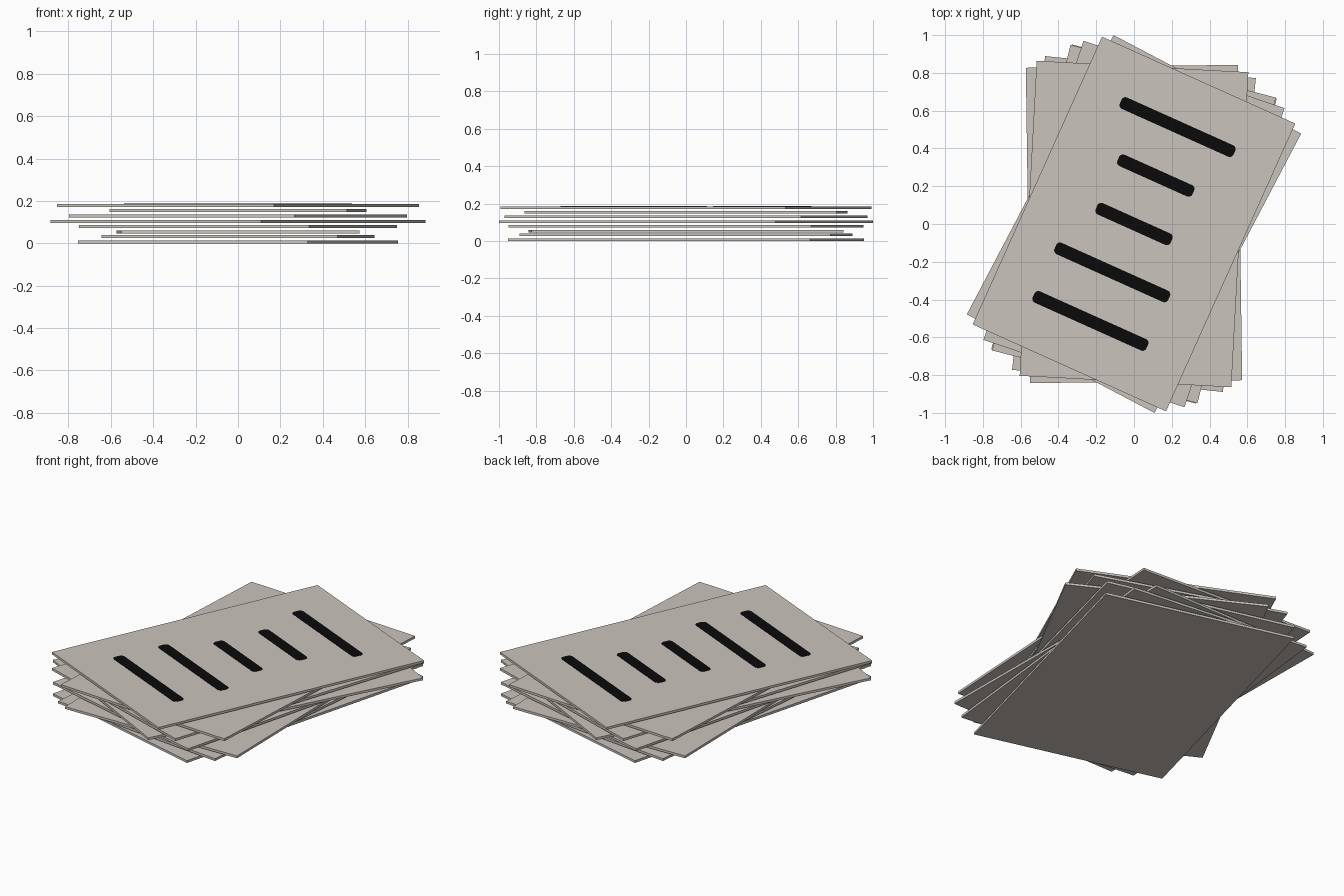
import bpy, bmesh, math

if "Cube" in bpy.data.objects:
    bpy.data.objects.remove(bpy.data.objects["Cube"])

W, H, T = 1.122, 1.67, 0.014          # sheet width, height, thickness


def material(name, rgb):
    m = bpy.data.materials.new(name)
    m.diffuse_color = (*rgb, 1.0)
    m.use_nodes = True
    m.node_tree.nodes["Principled BSDF"].inputs["Base Color"].default_value = m.diffuse_color
    return m


paper = material("warm grey paper", (0.59, 0.55, 0.505))
ink = material("black ink", (0.003, 0.003, 0.003))


def plate(name, outline, thickness, loc, angle, mat):
    """Extrude a flat outline upward into a plate."""
    bm = bmesh.new()
    bottom = bm.faces.new([bm.verts.new((x, y, 0)) for x, y in outline])
    ext = bmesh.ops.extrude_face_region(bm, geom=[bottom])
    for v in ext["geom"]:
        if isinstance(v, bmesh.types.BMVert):
            v.co.z += thickness
    bmesh.ops.recalc_face_normals(bm, faces=bm.faces[:])
    me = bpy.data.meshes.new(name)
    bm.to_mesh(me)
    bm.free()
    me.materials.append(mat)
    ob = bpy.data.objects.new(name, me)
    ob.location = loc
    ob.rotation_euler.z = angle
    bpy.context.collection.objects.link(ob)
    return ob


def rounded_rect(w, h, r=0.0, seg=6):
    """Outline of a rectangle, with optional rounded corners."""
    pts = []
    for k, (sx, sy) in enumerate([(1, 1), (-1, 1), (-1, -1), (1, -1)]):
        cx, cy = sx * (w / 2 - r), sy * (h / 2 - r)
        if r == 0:
            pts.append((cx, cy))
            continue
        for i in range(seg + 1):
            a = math.radians(90 * (k + i / seg))
            pts.append((cx + r * math.cos(a), cy + r * math.sin(a)))
    return pts


# Fanned stack of sheets: (centre height, turn in degrees), bottom to top
sheets = [(0.007, -14.8), (0.033, -6.0), (0.053, 0.8), (0.079, -14.4),
          (0.103, -27.7), (0.129, -18.5), (0.154, -3.1), (0.178, -24.2)]
for n, (z, deg) in enumerate(sheets, 1):
    plate(f"sheet_{n}", rounded_rect(W, H), T, (0, 0, z - T / 2),
          math.radians(deg), paper)

# Printed lines on the top sheet: (offset along the sheet, length)
top_z = sheets[-1][0] + T / 2
turn = math.radians(sheets[-1][1])
for n, (y, length) in enumerate([(0.5625, 0.66), (0.281, 0.435), (0, 0.435),
                                 (-0.281, 0.66), (-0.5625, 0.66)], 1):
    loc = (-y * math.sin(turn), y * math.cos(turn), top_z - 0.001)
    plate(f"printed_line_{n}", rounded_rect(length, 0.066, 0.022), 0.003,
          loc, turn, ink)
